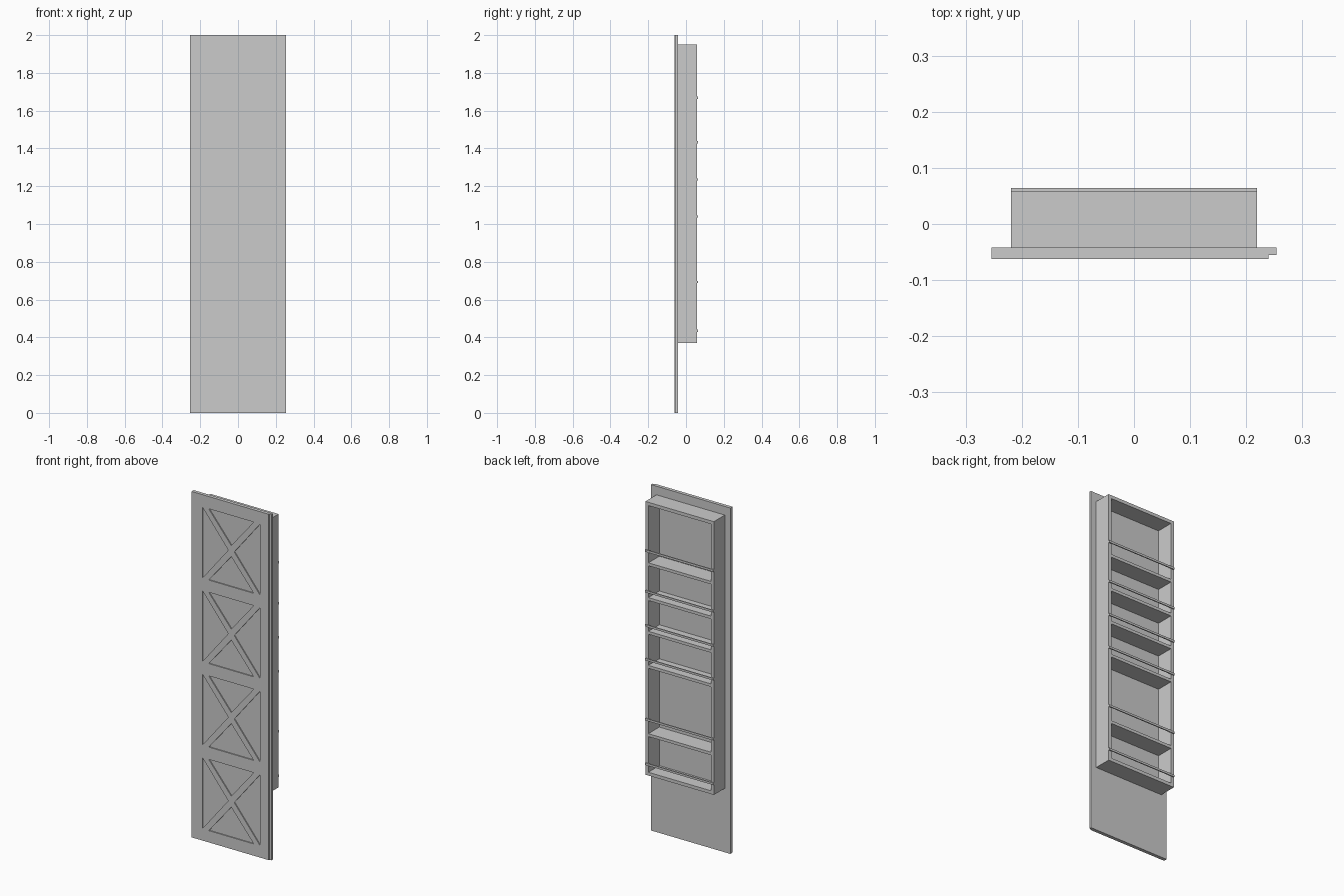
import bpy, bmesh

if "Cube" in bpy.data.objects:
    bpy.data.objects.remove(bpy.data.objects["Cube"])


def finish(name, bm):
    bmesh.ops.recalc_face_normals(bm, faces=bm.faces)
    me = bpy.data.meshes.new(name)
    bm.to_mesh(me)
    bm.free()
    ob = bpy.data.objects.new(name, me)
    bpy.context.collection.objects.link(ob)
    return ob


def prism(bm, points, offset):
    """Extrude a closed outline of 3D points along an offset."""
    face = bm.faces.new([bm.verts.new(p) for p in points])
    ext = bmesh.ops.extrude_face_region(bm, geom=[face], use_keep_orig=True)
    moved = [g for g in ext["geom"] if isinstance(g, bmesh.types.BMVert)]
    bmesh.ops.translate(bm, verts=moved, vec=offset)


def box(name, x0, x1, y0, y1, z0, z1):
    bm = bmesh.new()
    prism(bm, [(x0, y0, z0), (x1, y0, z0), (x1, y1, z0), (x0, y1, z0)], (0, 0, z1 - z0))
    return finish(name, bm)


# Door slab with a rebate along its right front edge
FRONT, STEP, BACK = -0.062, -0.055, -0.042
bm = bmesh.new()
outline = [(-0.254, FRONT), (0.24, FRONT), (0.24, STEP),
           (0.254, STEP), (0.254, BACK), (-0.254, BACK)]
prism(bm, [(x, y, 0) for x, y in outline], (0, 0, 2))
door = finish("door_panel", bm)

# Triangular recesses that leave four crossed braces on the front
bm = bmesh.new()
HW, HH = 0.185, 0.206          # half size of each braced field
GAP_X, TIP_X, TIP_Z = 0.041, 0.019, 0.032
for i in range(4):
    cz = 0.274 + i * 0.483
    for s in (-1, 1):
        side = [(s * HW, -HH), (s * HW, HH), (s * TIP_X, 0)]
        cap = [(GAP_X - HW, s * HH), (HW - GAP_X, s * HH), (0, s * TIP_Z)]
        for tri in (side, cap):
            prism(bm, [(x, FRONT - 0.01, cz + z) for x, z in tri], (0, 0.016, 0))
cutter = finish("recess_cutter", bm)
cutter.hide_render = True
mod = door.modifiers.new("recesses", "BOOLEAN")
mod.operation, mod.solver, mod.object = "DIFFERENCE", "EXACT", cutter
bpy.context.view_layer.objects.active = door
bpy.ops.object.modifier_apply(modifier=mod.name)
bpy.data.objects.remove(cutter)

# Rack frame: a hollow rectangle behind the door
W, T, RIM, Z0, Z1 = 0.219, 0.019, 0.058, 0.37, 1.95
box("rack_side_left", -W, -W + T, BACK, RIM, Z0, Z1)
box("rack_side_right", W - T, W, BACK, RIM, Z0, Z1)
box("rack_top", -W + T, W - T, BACK, RIM, Z1 - T, Z1)
box("rack_bottom", -W + T, W - T, BACK, RIM, Z0, Z0 + T)

# Shelves
for i, z in enumerate((0.595, 0.99, 1.187, 1.382, 1.583)):
    box(f"shelf_{i + 1}", -W + T, W - T, BACK, RIM, z, z + 0.017)

# Retaining rails across the open side
for i, z in enumerate((0.435, 0.693, 1.04, 1.235, 1.433, 1.668)):
    box(f"rail_{i + 1}", -W, W, RIM, 0.064, z - 0.006, z + 0.006)
